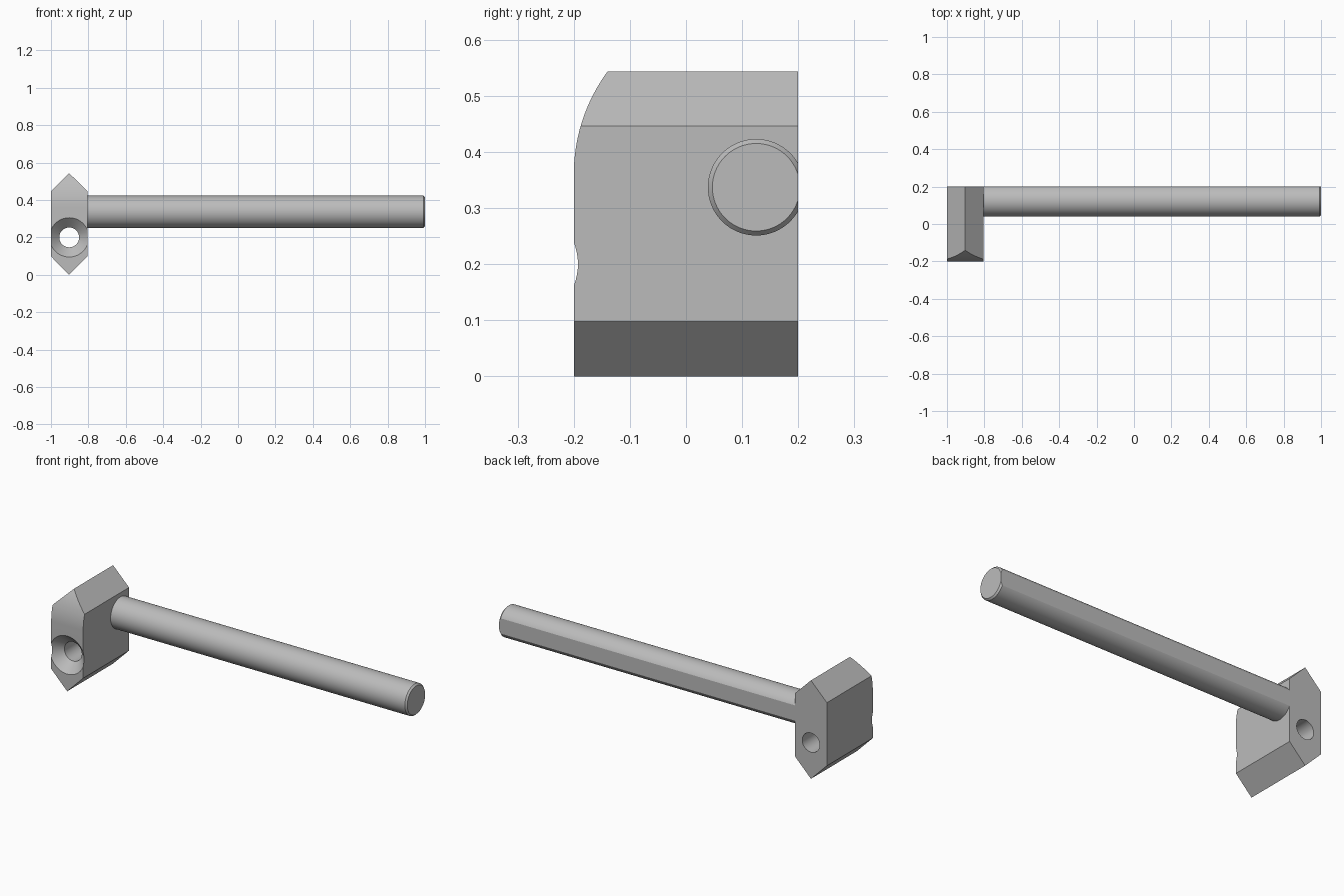
import bpy, bmesh, math
from mathutils import Matrix, Vector

cube = bpy.data.objects.get("Cube")
if cube:
    bpy.data.objects.remove(cube, do_unlink=True)

grey = bpy.data.materials.new("plain_grey")
grey.use_nodes = True
COLOUR = (0.5, 0.5, 0.5, 1)
grey.diffuse_color = COLOUR
grey.node_tree.nodes["Principled BSDF"].inputs["Base Color"].default_value = COLOUR

LEFT, RIGHT = -1.0, -0.805      # bracket sides
MID = (LEFT + RIGHT) / 2
FRONT, BACK = -0.2, 0.2
HEIGHT = 0.543


def add_object(name, bm):
    bmesh.ops.recalc_face_normals(bm, faces=bm.faces)
    mesh = bpy.data.meshes.new(name)
    bm.to_mesh(mesh)
    bm.free()
    mesh.materials.append(grey)
    obj = bpy.data.objects.new(name, mesh)
    bpy.context.collection.objects.link(obj)
    return obj


def prism(name, points, direction):
    """Extrude a closed outline along a direction."""
    bm = bmesh.new()
    face = bm.faces.new([bm.verts.new(p) for p in points])
    new = bmesh.ops.extrude_face_region(bm, geom=[face])["geom"]
    verts = [g for g in new if isinstance(g, bmesh.types.BMVert)]
    bmesh.ops.translate(bm, verts=verts, vec=direction)
    return add_object(name, bm)


def lathe(profile, spin_axis, origin, segments):
    """Closed solid of rings; profile is (distance along axis, radius)."""
    bm = bmesh.new()
    turn = Vector((0, 0, 1)).rotation_difference(Vector(spin_axis)).to_matrix()
    rings = []
    for along, radius in profile:
        angles = [2 * math.pi * i / segments for i in range(segments)]
        rings.append([bm.verts.new(Vector(origin) + turn @ Vector(
            (radius * math.cos(a), radius * math.sin(a), along))) for a in angles])
    for a, b in zip(rings, rings[1:]):
        for i in range(segments):
            j = (i + 1) % segments
            bm.faces.new((a[i], a[j], b[j], b[i]))
    bm.faces.new(rings[0])
    bm.faces.new(rings[-1])
    return bm


def carve(obj, cutter, operation):
    mod = obj.modifiers.new("carve", "BOOLEAN")
    mod.operation = operation
    mod.solver = "EXACT"
    mod.object = cutter
    bpy.context.view_layer.objects.active = obj
    bpy.ops.object.modifier_apply(modifier=mod.name)
    bpy.data.objects.remove(cutter, do_unlink=True)


def smooth(obj):
    bpy.ops.object.select_all(action="DESELECT")
    obj.select_set(True)
    bpy.context.view_layer.objects.active = obj
    bpy.ops.object.shade_smooth_by_angle(angle=math.radians(20))


# Bracket: pointed hexagonal plate
outline = [(MID, 0), (RIGHT, 0.098), (RIGHT, 0.446),
           (MID, HEIGHT), (LEFT, 0.446), (LEFT, 0.098)]
bracket = prism("bracket", [(x, FRONT, z) for x, z in outline],
                (0, BACK - FRONT, 0))

# Rounded upper front edge
R, START = 0.309, 0.36
side = [(FRONT - 0.1, START), (FRONT, START)]
for i in range(1, 17):
    a = math.radians(40) * i / 16
    side.append((FRONT + R * (1 - math.cos(a)), START + R * math.sin(a)))
side.append((FRONT - 0.1, side[-1][1]))
nose = prism("nose_cutter", [(LEFT - 0.1, y, z) for y, z in side], (0.4, 0, 0))
carve(bracket, nose, "DIFFERENCE")

# Countersunk screw hole
hole = [(-0.01, 0.115), (0.052, 0.053), (0.5, 0.053)]
drill = add_object("drill", lathe(hole, (0, 1, 0), (MID, FRONT, 0.2), 64))
carve(bracket, drill, "DIFFERENCE")
smooth(bracket)

# Rod: chamfered bar with a flat along its back
bar = [(0, 0.086), (1 - RIGHT - 0.009, 0.086), (1 - RIGHT, 0.078)]
bm = lathe(bar, (1, 0, 0), (RIGHT, 0.125, 0.337), 96)
cut = bmesh.ops.bisect_plane(bm, geom=bm.verts[:] + bm.edges[:] + bm.faces[:],
                             plane_co=(0, BACK, 0), plane_no=(0, 1, 0),
                             clear_outer=True)
rim = [g for g in cut["geom_cut"] if isinstance(g, bmesh.types.BMEdge)]
bmesh.ops.contextual_create(bm, geom=rim)
rod = add_object("rod", bm)
smooth(rod)
